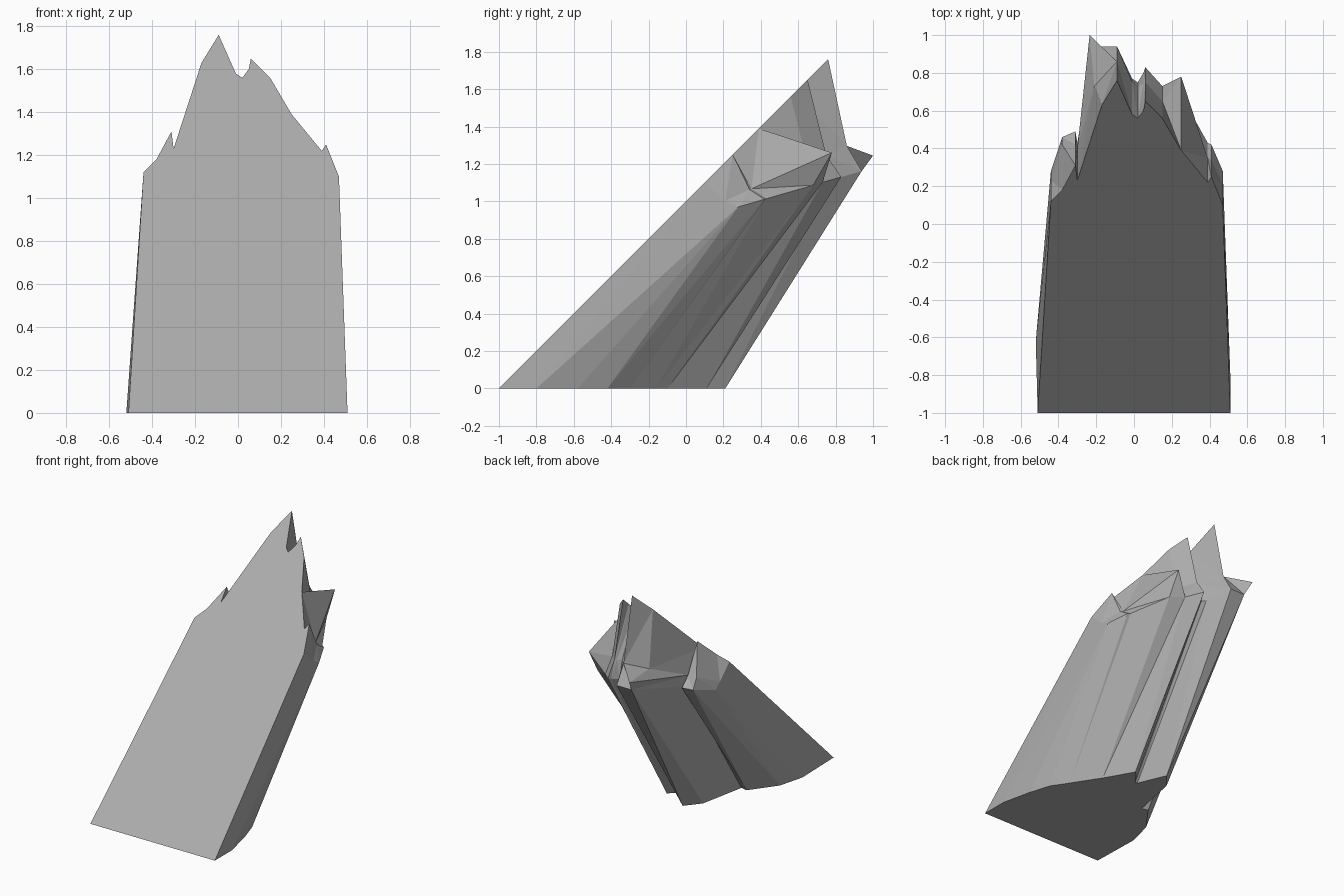
import bpy
import bmesh

cube = bpy.data.objects.get("Cube")
if cube:
    bpy.data.objects.remove(cube)

rock = bpy.data.materials.new("rock_grey")
rock.use_nodes = True
rock.diffuse_color = (0.42, 0.42, 0.42, 1)
shader = rock.node_tree.nodes["Principled BSDF"]
shader.inputs["Base Color"].default_value = rock.diffuse_color

bm = bmesh.new()
vertices_by_position = {}


def vert(x, y, z):
    """Return one shared vertex per position."""
    position = (round(x, 3), round(y, 3), round(z, 3))
    if position not in vertices_by_position:
        vertices_by_position[position] = bm.verts.new(position)
    return vertices_by_position[position]


def front_point(x, z):
    """Point on the flat front, which leans back at an even slope."""
    return vert(x, z - 1, z)


def ledge_point(x, y):
    """Point on the inner step of the broken top."""
    return vert(x, y, 0.91 + 0.45 * y)


def rim_point(x, y):
    """Point where the broken top meets the back."""
    return vert(x, y, 0.89 + 0.29 * y)


def face(*corners):
    """Add a face, leaving out repeated corners."""
    unique = list(dict.fromkeys(corners))
    if len(unique) > 2:
        bm.faces.new(unique)


def join_rings(upper, lower):
    """Wall of facets between two edges that run side to side."""
    for i in range(len(upper) - 1):
        face(upper[i], upper[i + 1], lower[i + 1], lower[i])


# Break line from side to side: x, crest height, ledge y, rim y, foot x, foot y
break_line = [
    (.47, 1.1, .21, .28, .51, -.8),
    (.47, 1.1, .21, .28, .46, -.58),
    (.41, 1.25, .34, .42, .41, -.42),
    (.39, 1.22, .35, .43, .33, -.3),
    (.25, 1.39, .78, .68, .24, -.16),
    (.15, 1.56, .65, .73, .2, -.1),
    (.06, 1.65, .75, .83, .08, .11),
    (.05, 1.6, .74, .8, .04, .07),
    (.02, 1.56, .72, .75, -.01, 0),
    (-.01, 1.58, .75, .77, -.03, 0),
    (-.09, 1.76, .86, .94, -.12, .21),
    (-.17, 1.63, .73, .94, -.21, .1),
    (-.3, 1.23, .4, .43, -.28, -.25),
    (-.31, 1.31, .42, .49, -.33, -.24),
    (-.38, 1.18, .42, .46, -.47, -.43),
    (-.44, 1.12, .23, .28, -.52, -.62),
]
splinter_x = -.17

crest, ledge, splinter, rim, foot = rings = [[] for _ in range(5)]
for x, crest_z, ledge_y, rim_y, foot_x, foot_y in break_line:
    # The splinter's root sits slightly to the side of its crest
    inner_x = x - .04 if x == splinter_x else x
    crest.append(front_point(x, crest_z))
    ledge.append(ledge_point(inner_x, ledge_y))
    # The splinter juts out behind the peak; elsewhere this ring is the ledge
    splinter.append(vert(-.235, 1, 1.245) if x == splinter_x else ledge[-1])
    rim.append(rim_point(inner_x, rim_y))
    foot.append(vert(foot_x, foot_y, 0))

# Broken top and back walls
for upper, lower in zip(rings, rings[1:]):
    join_rings(upper, lower)

# Flat front and underside
left_corner = front_point(.51, 0)
right_corner = front_point(-.51, 0)
face(left_corner, *crest, right_corner)
face(left_corner, *foot, right_corner)

# Side walls
for corner, end in ((left_corner, 0), (right_corner, -1)):
    face(corner, *(ring[end] for ring in rings))

# Split bent facets so that each one is flat
bent = [f for f in bm.faces if len(f.verts) <= len(rings)]
bmesh.ops.triangulate(bm, faces=bent)
bmesh.ops.recalc_face_normals(bm, faces=bm.faces)

mesh = bpy.data.meshes.new("rock_shard")
bm.to_mesh(mesh)
bm.free()
mesh.materials.append(rock)
shard = bpy.data.objects.new("rock_shard", mesh)
bpy.context.collection.objects.link(shard)
